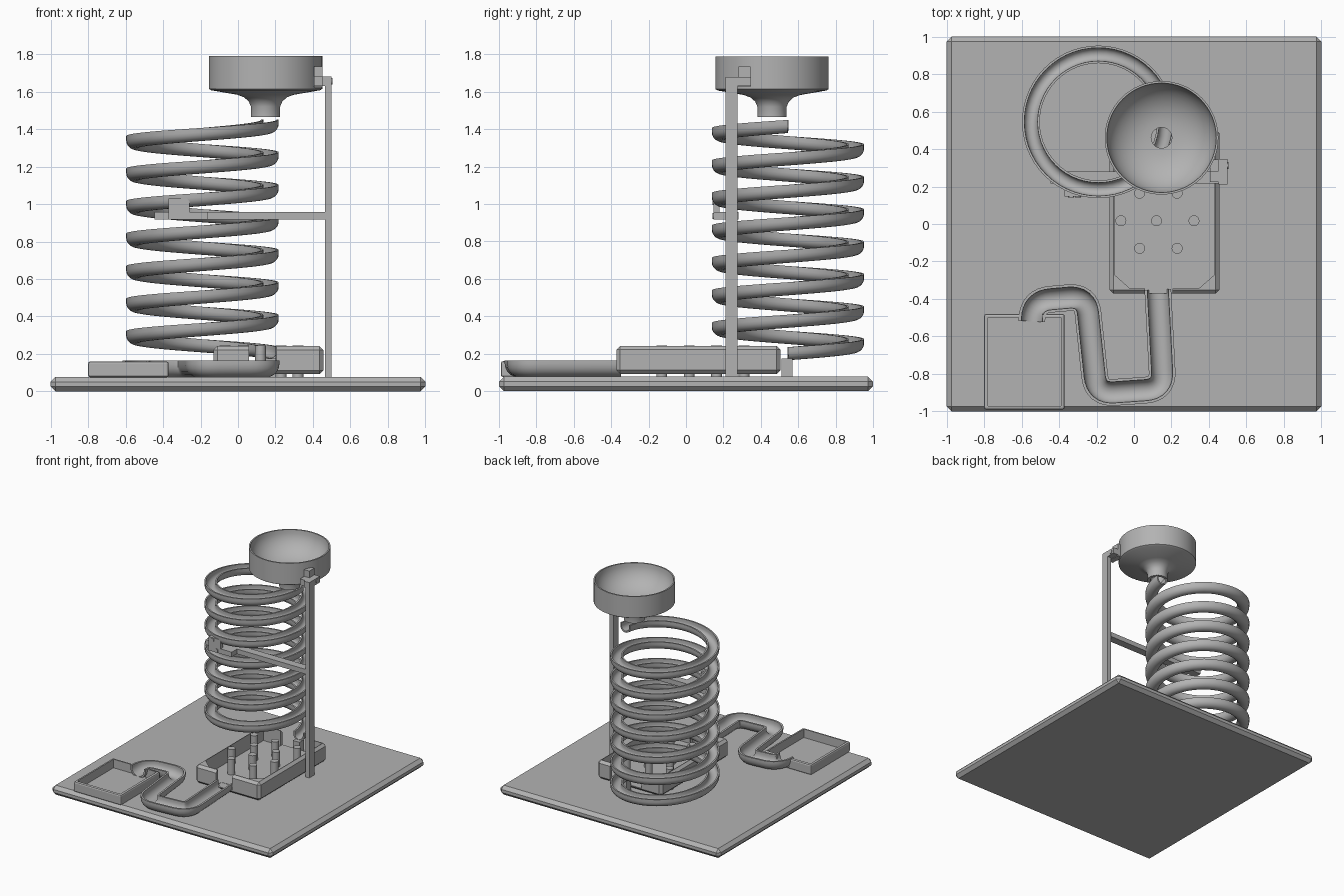
import bpy, bmesh, math
from mathutils import Vector

if "Cube" in bpy.data.objects:
    bpy.data.objects.remove(bpy.data.objects["Cube"])

GREY = (0.45, 0.45, 0.45, 1)
mat = bpy.data.materials.new("plain grey")
mat.use_nodes = True
mat.diffuse_color = GREY
mat.node_tree.nodes["Principled BSDF"].inputs["Base Color"].default_value = GREY


def finish(name, bm, smooth=False):
    bmesh.ops.recalc_face_normals(bm, faces=bm.faces)
    mesh = bpy.data.meshes.new(name)
    bm.to_mesh(mesh)
    bm.free()
    mesh.materials.append(mat)
    ob = bpy.data.objects.new(name, mesh)
    bpy.context.collection.objects.link(ob)
    bpy.ops.object.select_all(action='DESELECT')
    ob.select_set(True)
    bpy.context.view_layer.objects.active = ob
    if smooth:
        bpy.ops.object.shade_smooth_by_angle(angle=math.radians(35))
    return ob


def prism(name, pts, z0, z1, bevel=0, segments=1):
    bm = bmesh.new()
    face = bm.faces.new([bm.verts.new((x, y, z0)) for x, y in pts])
    up = bmesh.ops.extrude_face_region(bm, geom=[face])["geom"]
    bmesh.ops.translate(bm, vec=(0, 0, z1 - z0),
                        verts=[v for v in up if isinstance(v, bmesh.types.BMVert)])
    if bevel:
        bmesh.ops.bevel(bm, geom=bm.edges[:], offset=bevel, segments=segments,
                        profile=0.5, affect='EDGES')
    return finish(name, bm)


def box(name, x0, x1, y0, y1, z0, z1, **kw):
    return prism(name, [(x0, y0), (x1, y0), (x1, y1), (x0, y1)], z0, z1, **kw)


def cut(ob, cutter):
    cutter.hide_render = True
    mod = ob.modifiers.new("cut", 'BOOLEAN')
    mod.operation, mod.solver, mod.object = 'DIFFERENCE', 'EXACT', cutter
    bpy.ops.object.select_all(action='DESELECT')
    ob.select_set(True)
    bpy.context.view_layer.objects.active = ob
    bpy.ops.object.modifier_apply(modifier=mod.name)
    bpy.data.objects.remove(cutter)


def gutter_profile(r, wall, height, n=10):
    """Closed U section: outer half circle, raised sides, inner half circle."""
    arc = [math.pi * (1 + i / n) for i in range(n + 1)]
    outer = [(r * math.cos(a), r * math.sin(a)) for a in arc]
    inner = [((r - wall) * math.cos(a), (r - wall) * math.sin(a)) for a in reversed(arc)]
    return ([(-r, height)] + outer + [(r, height), (r - wall, height)]
            + inner + [(wall - r, height)])


def sweep(name, path, profile):
    bm = bmesh.new()
    rings = []
    for i, p in enumerate(path):
        d = path[min(i + 1, len(path) - 1)] - path[max(i - 1, 0)]
        side = Vector((d.y, -d.x, 0)).normalized()
        rings.append([bm.verts.new(p + side * u + Vector((0, 0, v))) for u, v in profile])
    n = len(profile)
    for a, b in zip(rings, rings[1:]):
        for j in range(n):
            k = (j + 1) % n
            bm.faces.new((a[j], a[k], b[k], b[j]))
    bm.faces.new(rings[0])
    bm.faces.new(rings[-1])
    return finish(name, bm, True)


def lathe(name, profile, cx, cy, steps=64):
    bm = bmesh.new()
    rings = [[bm.verts.new((cx + r * math.cos(2 * math.pi * i / steps),
                            cy + r * math.sin(2 * math.pi * i / steps), z))
              for i in range(steps)] for r, z in profile]
    for a, b in zip(rings, rings[1:] + rings[:1]):
        for i in range(steps):
            k = (i + 1) % steps
            bm.faces.new((a[i], a[k], b[k], b[i]))
    return finish(name, bm, True)


def rounded(corners, radius, z, n=8):
    """Path through the corners with each bend rounded off."""
    pts = [Vector((x, y, z)) for x, y in corners]
    path = [pts[0]]
    for a, b, c in zip(pts, pts[1:], pts[2:]):
        p = b + (a - b).normalized() * radius
        q = b + (c - b).normalized() * radius
        for i in range(n + 1):
            t = i / n
            path.append(p * (1 - t) ** 2 + b * 2 * t * (1 - t) + q * t * t)
    return path + [pts[-1]]


# Base plate
box("base_plate", -1, 1, -1, 1, 0, 0.077, bevel=0.026)

# Spiral track
TURNS, STEPS, TOP, BOTTOM = 7, 56, 1.427, 0.212
spiral = []
for i in range(TURNS * STEPS + 1):
    a = -2 * math.pi * i / STEPS
    z = TOP + (BOTTOM - TOP) * i / (TURNS * STEPS)
    spiral.append(Vector((-0.19 + 0.36 * math.cos(a), 0.545 + 0.36 * math.sin(a), z)))
sweep("spiral_track", spiral, gutter_profile(0.047, 0.012, 0.023))
box("spiral_foot", 0.14, 0.2, 0.51, 0.57, 0.07, 0.175)

# Funnel: outer shell down to the spout, then back up the bowl
bowl = [(0.055 + 0.237 * math.sin(t * math.pi / 20),
         1.79 - 0.19 * math.cos(t * math.pi / 20)) for t in range(11)]
lathe("funnel", [(0.303, 1.79), (0.303, 1.615), (0.29, 1.607), (0.15, 1.583), (0.115, 1.57),
                 (0.09, 1.548), (0.078, 1.52), (0.078, 1.465), (0.055, 1.465)] + bowl,
      0.147, 0.46)

# Post, funnel bracket and side arm
box("post", 0.465, 0.5, 0.21, 0.275, 0.07, 1.68)
box("bracket_arm", 0.45, 0.5, 0.21, 0.348, 1.63, 1.68)
box("bracket_tab", 0.405, 0.452, 0.28, 0.345, 1.625, 1.735)
box("bracket_bar", 0.405, 0.47, 0.225, 0.285, 1.63, 1.68)
box("side_arm", -0.445, 0.47, 0.215, 0.28, 0.917, 0.957)
box("clip_base", -0.37, -0.16, 0.147, 0.22, 0.917, 0.957)
box("clip_plate", -0.37, -0.26, 0.147, 0.18, 0.92, 1.03)


def bolt(name, centre, radius, depth, axis):
    bm = bmesh.new()
    bmesh.ops.create_cone(bm, cap_ends=True, segments=20, radius1=radius,
                          radius2=radius, depth=depth)
    turn = Vector((0, 0, 1)).rotation_difference(Vector(axis)).to_matrix()
    bmesh.ops.rotate(bm, verts=bm.verts, matrix=turn)
    bmesh.ops.translate(bm, verts=bm.verts, vec=centre)
    return finish(name, bm, True)


bolt("clip_bolt_upper", (-0.335, 0.147, 1.01), 0.016, 0.012, (0, 1, 0))
bolt("clip_bolt_lower", (-0.3, 0.147, 0.935), 0.016, 0.012, (0, 1, 0))
bolt("bracket_bolt", (0.5, 0.312, 1.655), 0.018, 0.01, (1, 0, 0))

# Peg box with an entry at the back and an exit at the front
peg_box = box("peg_box", -0.13, 0.455, -0.372, 0.505, 0.092, 0.242, bevel=0.02)
cut(peg_box, prism("inside_cutter", [(-0.105, -0.27), (-0.02, -0.345), (0.345, -0.345),
                                     (0.43, -0.27), (0.43, 0.48), (-0.105, 0.48)], 0.12, 0.4))
cut(peg_box, box("exit_cutter", 0.06, 0.205, -0.5, -0.3, 0.118, 0.4))
cut(peg_box, box("entry_cutter", 0.05, 0.335, 0.4, 0.6, 0.118, 0.4))

for row in range(4):
    y = -0.13 + row * 0.147
    for x in ((0.03, 0.23) if row % 2 == 0 else (-0.07, 0.12, 0.32)):
        bolt("peg", (x, y, 0.16), 0.029, 0.17, (0, 0, 1))

# Winding run-out track
run = rounded([(0.127, -0.35), (0.155, -0.88), (-0.2, -0.905), (-0.255, -0.385),
               (-0.54, -0.41), (-0.545, -0.52)], 0.095, 0.146)
sweep("winding_track", run, gutter_profile(0.071, 0.015, 0.018))

# Catch tray, open where the track enters
tray = box("catch_tray", -0.8, -0.37, -0.99, -0.48, 0.075, 0.16, bevel=0.012, segments=2)
cut(tray, box("tray_cutter", -0.78, -0.39, -0.97, -0.5, 0.09, 0.3))
cut(tray, box("tray_entry_cutter", -0.6, -0.49, -0.54, -0.4, 0.09, 0.3))
